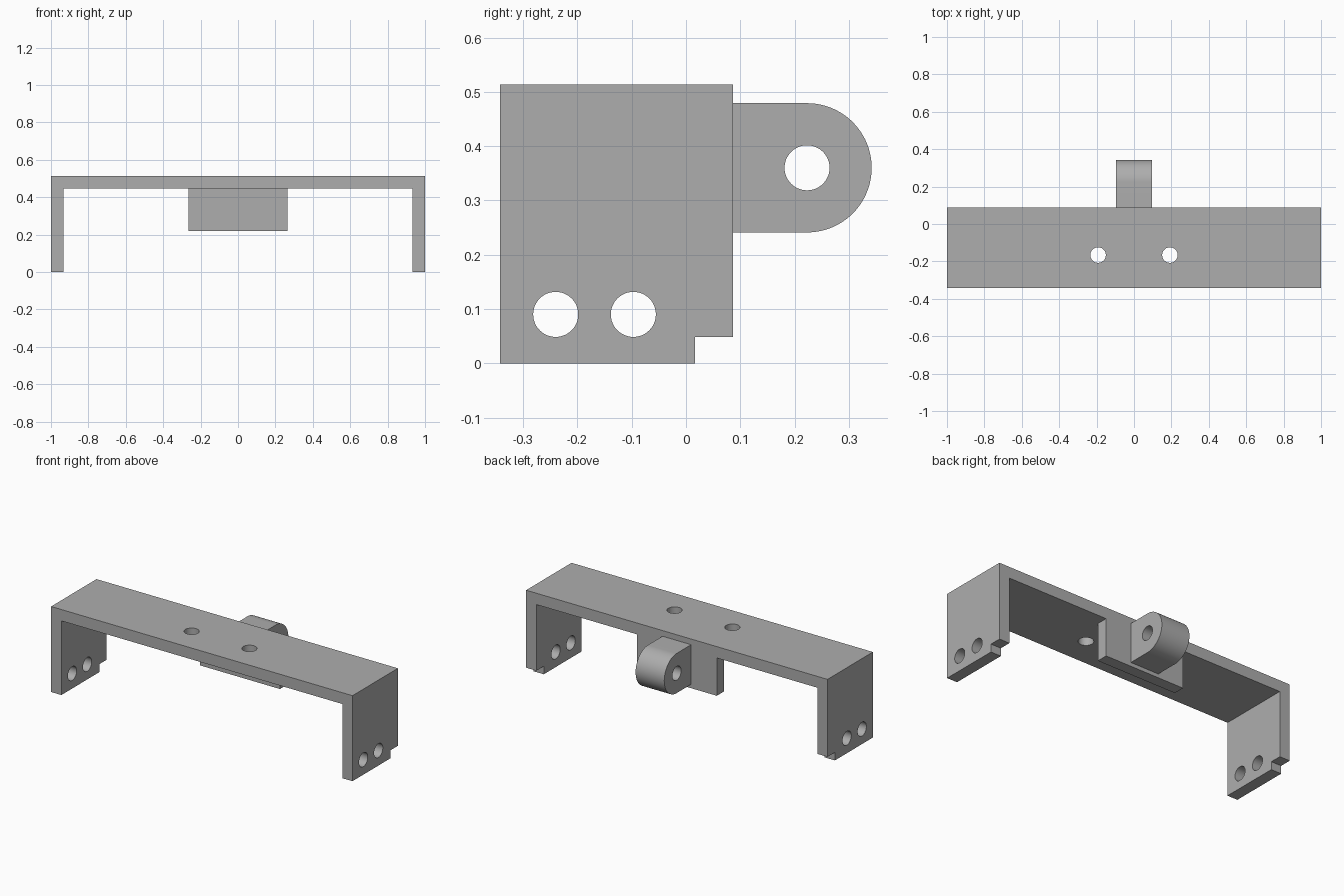
import bpy, bmesh, math
from mathutils import Matrix, Vector

default = bpy.data.objects.get("Cube")
if default:
    bpy.data.objects.remove(default, do_unlink=True)

grey = bpy.data.materials.new("plain grey")
grey.use_nodes = True
colour = (0.42, 0.42, 0.42, 1)
grey.diffuse_color = colour
grey.node_tree.nodes["Principled BSDF"].inputs["Base Color"].default_value = colour

FRONT, BACK = -0.343, 0.087
TOP, WALL = 0.513, 0.068
HOLE = 0.0415


def finish(name, bm):
    bmesh.ops.recalc_face_normals(bm, faces=bm.faces)
    mesh = bpy.data.meshes.new(name)
    bm.to_mesh(mesh)
    bm.free()
    mesh.materials.append(grey)
    obj = bpy.data.objects.new(name, mesh)
    bpy.context.collection.objects.link(obj)
    return obj


def extrude_profile(name, points, offset):
    """Close a planar outline and extrude it along the offset vector."""
    bm = bmesh.new()
    face = bm.faces.new([bm.verts.new(p) for p in points])
    result = bmesh.ops.extrude_face_region(bm, geom=[face])
    moved = [v for v in result["geom"] if isinstance(v, bmesh.types.BMVert)]
    bmesh.ops.translate(bm, verts=moved, vec=Vector(offset))
    return finish(name, bm)


def box(name, low, high):
    (x0, y0, z0), (x1, y1, z1) = low, high
    outline = [(x0, y0, z0), (x1, y0, z0), (x1, y0, z1), (x0, y0, z1)]
    return extrude_profile(name, outline, (0, y1 - y0, 0))


def rod(name, centre, axis, length):
    turn = Vector((0, 0, 1)).rotation_difference(Vector(axis)).to_matrix().to_4x4()
    bm = bmesh.new()
    bmesh.ops.create_cone(bm, cap_ends=True, segments=48, radius1=HOLE, radius2=HOLE,
                          depth=length, matrix=Matrix.Translation(centre) @ turn)
    return finish(name, bm)


def activate(obj):
    bpy.ops.object.select_all(action='DESELECT')
    obj.select_set(True)
    bpy.context.view_layer.objects.active = obj


def cut(obj, cutters):
    activate(obj)
    for cutter in cutters:
        mod = obj.modifiers.new("cut", 'BOOLEAN')
        mod.operation = 'DIFFERENCE'
        mod.solver = 'EXACT'
        mod.object = cutter
        bpy.ops.object.modifier_apply(modifier=mod.name)
        bpy.data.objects.remove(cutter, do_unlink=True)
    bpy.ops.object.shade_smooth_by_angle(angle=math.radians(30))


# U-shaped bracket: top bar with a leg at each end
inner, under = 1 - WALL, TOP - WALL
outline = [(-1, 0), (-inner, 0), (-inner, under), (inner, under),
           (inner, 0), (1, 0), (1, TOP), (-1, TOP)]
bracket = extrude_profile("bracket", [(x, FRONT, z) for x, z in outline],
                          (0, BACK - FRONT, 0))

# Leg holes, notches at the back foot, and screw holes in the bar
cutters = [rod("leg_hole_cutter", (0, y, 0.09), (1, 0, 0), 3) for y in (-0.24, -0.097)]
cutters.append(box("notch_cutter", (-2, 0.017, -1), (2, 1, 0.048)))
cutters += [rod("screw_hole_cutter", (s * 0.192, -0.166, TOP), (0, 0, 1), 0.4)
            for s in (-1, 1)]
cut(bracket, cutters)

# Plate hanging from the back edge of the bar
box("back_plate", (-0.265, BACK - WALL, 0.218), (0.265, BACK, under))

# Rounded lug with a cross hole
radius, hub_y, hub_z, half = 0.119, 0.223, 0.36, 0.095
steps = 48
arc = [(-half, hub_y + radius * math.sin(math.pi * i / steps),
        hub_z - radius * math.cos(math.pi * i / steps)) for i in range(steps + 1)]
lug_outline = [(-half, BACK, hub_z - radius)] + arc + [(-half, BACK, hub_z + radius)]
lug = extrude_profile("pivot_lug", lug_outline, (2 * half, 0, 0))
cut(lug, [rod("pivot_hole_cutter", (0, hub_y, hub_z), (1, 0, 0), 1)])
